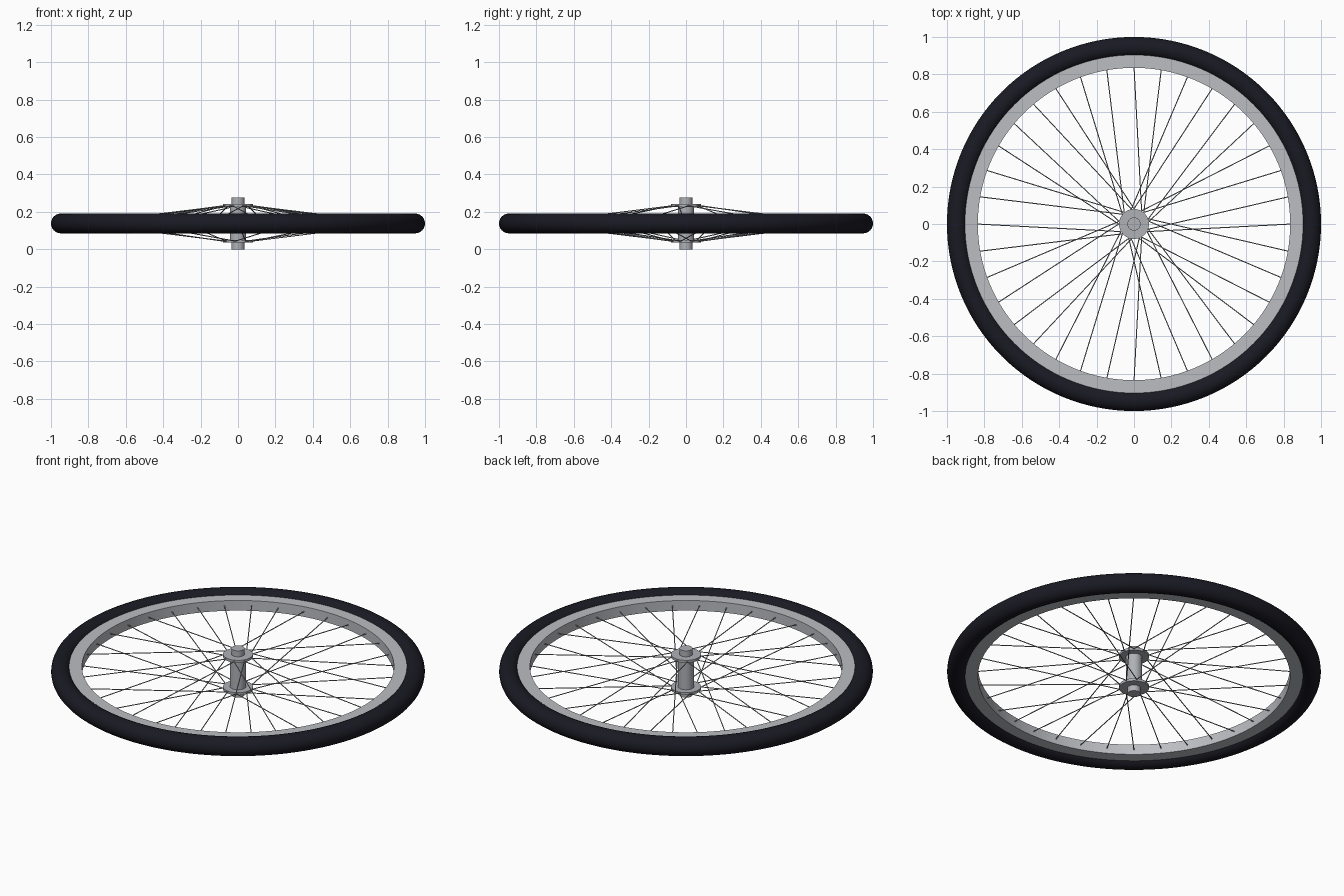
import bpy, math
from mathutils import Vector

if "Cube" in bpy.data.objects:
    bpy.data.objects.remove(bpy.data.objects["Cube"])

ZC = 0.138          # mid plane of the wheel
N_SPOKES = 36


def material(name, rgb):
    m = bpy.data.materials.new(name)
    m.diffuse_color = (*rgb, 1)
    m.use_nodes = True
    m.node_tree.nodes["Principled BSDF"].inputs["Base Color"].default_value = m.diffuse_color
    return m


rubber = material("black_rubber", (0.010, 0.010, 0.017))
alloy = material("light_alloy", (0.50, 0.51, 0.54))
hub_metal = material("hub_grey", (0.43, 0.44, 0.47))
steel = material("spoke_steel", (0.36, 0.37, 0.39))


def make(name, verts, faces, mat, angle=40):
    me = bpy.data.meshes.new(name)
    me.from_pydata(verts, [], faces)
    me.materials.append(mat)
    ob = bpy.data.objects.new(name, me)
    bpy.context.collection.objects.link(ob)
    bpy.ops.object.select_all(action='DESELECT')
    ob.select_set(True)
    bpy.context.view_layer.objects.active = ob
    bpy.ops.object.mode_set(mode='EDIT')
    bpy.ops.mesh.select_all(action='SELECT')
    bpy.ops.mesh.normals_make_consistent(inside=False)
    bpy.ops.object.mode_set(mode='OBJECT')
    bpy.ops.object.shade_smooth_by_angle(angle=math.radians(angle))
    return ob


def ring(name, profile, mat, seg):
    """Spin a closed (radius, z) profile around the wheel axis."""
    n = len(profile)
    verts = [(r * math.cos(a), r * math.sin(a), ZC + z)
             for a in (2 * math.pi * i / seg for i in range(seg)) for r, z in profile]
    faces = [(i * n + j, i * n + (j + 1) % n,
              (i + 1) % seg * n + (j + 1) % n, (i + 1) % seg * n + j)
             for i in range(seg) for j in range(n)]
    return make(name, verts, faces, mat)


def rod(p, q, r, sides):
    """Vertices and faces of a capped rod from p to q."""
    p, q = Vector(p), Vector(q)
    rot = (q - p).to_track_quat('Z', 'Y')
    circle = [rot @ Vector((r * math.cos(2 * math.pi * k / sides),
                            r * math.sin(2 * math.pi * k / sides), 0)) for k in range(sides)]
    verts = [p + c for c in circle] + [q + c for c in circle]
    faces = [(k, (k + 1) % sides, sides + (k + 1) % sides, sides + k) for k in range(sides)]
    faces += [tuple(range(sides))[::-1], tuple(range(sides, 2 * sides))]
    return verts, faces


def disc(name, z0, z1, r, mat):
    return make(name, *rod((0, 0, z0), (0, 0, z1), r, 48), mat)


# Tyre
T = 0.053
ring("tyre", [(1 - T + T * math.cos(2 * math.pi * k / 24), T * math.sin(2 * math.pi * k / 24))
              for k in range(24)], rubber, 128)

# Rim
ring("rim", [(0.835, -0.03), (0.92, -0.03), (0.92, 0.03), (0.835, 0.03)], alloy, 128)

# Hub: barrel, axle and two flanges
disc("hub_barrel", ZC - 0.095, ZC + 0.095, 0.043, hub_metal)
disc("axle", 0, 2 * ZC, 0.035, hub_metal)
for name, s in (("upper_flange", 1), ("lower_flange", -1)):
    disc(name, ZC + s * 0.088, ZC + s * 0.103, 0.08, hub_metal)

# Spokes: alternate between flanges, crossing in pairs
verts, faces = [], []
for i in range(N_SPOKES):
    a = 2 * math.pi * i / N_SPOKES
    side = 1 if i % 2 == 0 else -1
    turn = -1 if (i // 2) % 2 == 0 else 1
    h = a + turn * math.radians(40)
    v, f = rod((0.065 * math.cos(h), 0.065 * math.sin(h), ZC + side * 0.097),
               (0.84 * math.cos(a), 0.84 * math.sin(a), ZC), 0.0027, 8)
    faces += [tuple(k + len(verts) for k in face) for face in f]
    verts += v
make("spokes", verts, faces, steel, 60)
